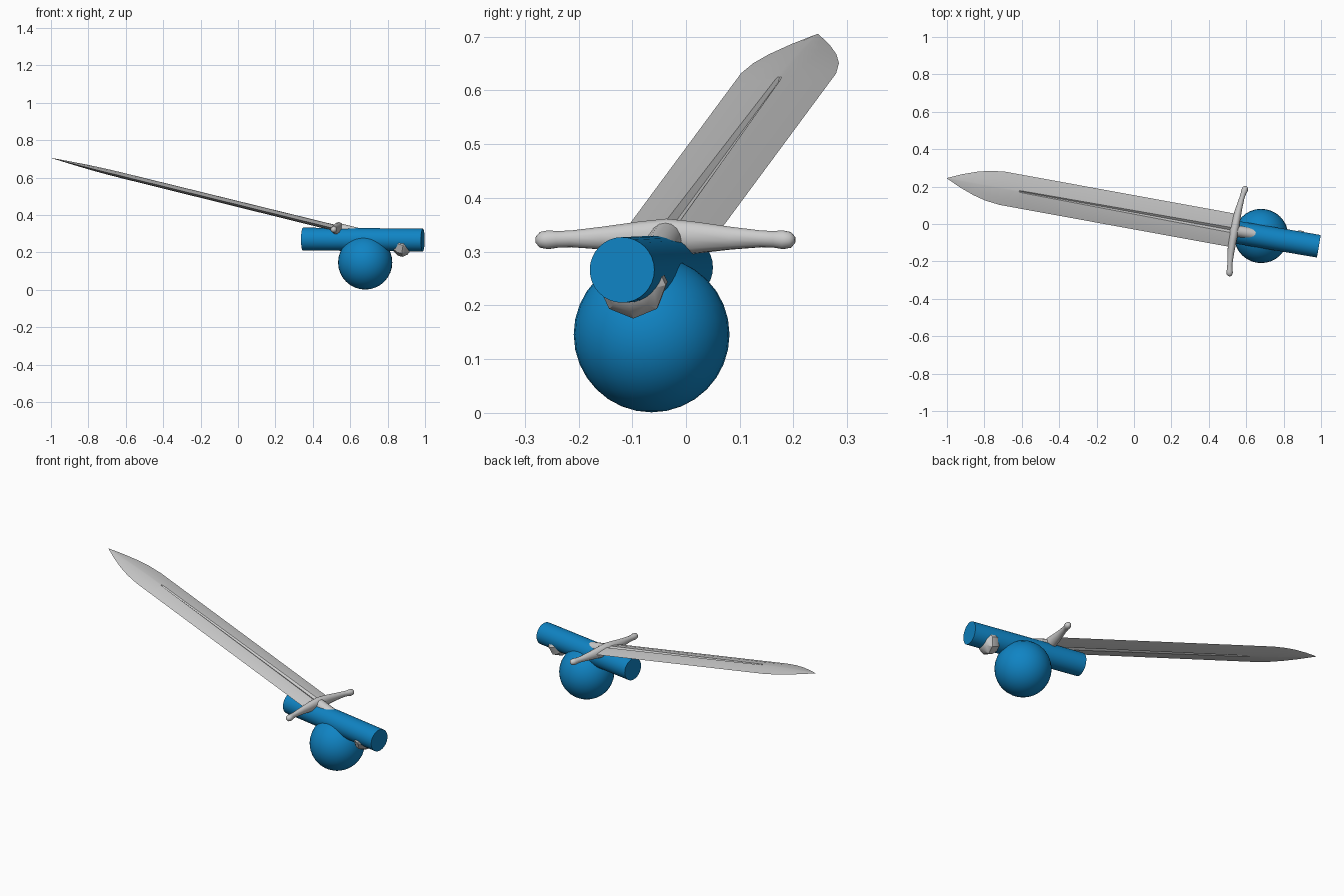
import bpy, bmesh, math
from mathutils import Vector, Matrix

if "Cube" in bpy.data.objects:
    bpy.data.objects.remove(bpy.data.objects["Cube"])

# Sword frame: X across the blade, Y towards the tip, Z out of the flat
origin = Vector((0.54, -0.036, 0.325))
tip = Vector((-1.0, 0.245, 0.705))
along = (tip - origin).normalized()
across = Vector((along.y, -along.x, 0)).normalized()
normal = across.cross(along)
frame = Matrix((across, along, normal)).transposed().to_4x4()
frame.translation = origin
length = (tip - origin).length


def finish(obj, angle=35, material=None):
    bpy.ops.object.select_all(action='DESELECT')
    obj.select_set(True)
    bpy.context.view_layer.objects.active = obj
    bpy.ops.object.shade_smooth_by_angle(angle=math.radians(angle))
    if material:
        obj.data.materials.append(material)


def loft(name, rings, angle=35):
    """Skin a list of equal-sized point rings, in the sword frame."""
    bm = bmesh.new()
    loops = [[bm.verts.new(p) for p in ring] for ring in rings]
    n = len(loops[0])
    for a, b in zip(loops, loops[1:]):
        for i in range(n):
            j = (i + 1) % n
            bm.faces.new((a[i], a[j], b[j], b[i]))
    bm.faces.new(loops[0])
    bm.faces.new(loops[-1])
    bmesh.ops.recalc_face_normals(bm, faces=bm.faces)
    mesh = bpy.data.meshes.new(name)
    bm.to_mesh(mesh)
    bm.free()
    obj = bpy.data.objects.new(name, mesh)
    bpy.context.collection.objects.link(obj)
    obj.matrix_world = frame
    finish(obj, angle)


def circle(n):
    return [(math.cos(2 * math.pi * i / n), math.sin(2 * math.pi * i / n)) for i in range(n)]


def lathe(name, profile, sides):
    loft(name, [[(r * c, y, r * s) for c, s in circle(sides)] for y, r in profile])


# Blade: lens section with a fuller on both faces
def blade_ring(y, w, h, g, d):
    top = [(w, 0), (0.55 * w, 0.68 * h), (g, h), (0, h - d), (-g, h), (-0.55 * w, 0.68 * h)]
    bottom = [(-x, -z) for x, z in top]
    return [(x, y, z) for x, z in top + bottom]


stations = [
    (0.0, 0.090, 0.016, 0.014, 0.008),
    (1.19, 0.090, 0.015, 0.005, 0.006),
    (1.21, 0.090, 0.015, 0.004, 0.0),
    (length - 0.31, 0.090, 0.014, 0.004, 0.0),
    (length - 0.23, 0.081, 0.012, 0.004, 0.0),
    (length - 0.16, 0.064, 0.009, 0.003, 0.0),
    (length - 0.08, 0.036, 0.005, 0.002, 0.0),
    (length, 0.001, 0.0005, 0.0003, 0.0),
]
loft("blade", [blade_ring(*s) for s in stations], 25)

# Crossguard: tapered arms swept slightly back, with rounded knobs
half = [
    (0.0, 0.006, 0.026, 0.036), (0.05, 0.005, 0.023, 0.031),
    (0.12, 0.001, 0.018, 0.022), (0.18, -0.005, 0.014, 0.016),
    (0.205, -0.009, 0.015, 0.016), (0.222, -0.012, 0.018, 0.018),
    (0.237, -0.013, 0.015, 0.015), (0.245, -0.013, 0.006, 0.006),
]
arms = [(-x, y, a, b) for x, y, a, b in reversed(half[1:])] + half
loft("crossguard", [[(x, y + a * c, b * s) for c, s in circle(12)] for x, y, a, b in arms], 50)

# Grip and pommel
lathe("grip", [(0.01, 0.031), (-0.08, 0.031), (-0.31, 0.026)], 16)
lathe("pommel", [(-0.285, 0.026), (-0.315, 0.046), (-0.345, 0.063), (-0.37, 0.064),
                 (-0.395, 0.045), (-0.405, 0.02)], 8)

# Blue supports
blue = bpy.data.materials.new("blue")
blue.diffuse_color = (0.005, 0.23, 0.55, 1)
blue.use_nodes = True
blue.node_tree.nodes["Principled BSDF"].inputs["Base Color"].default_value = blue.diffuse_color

start, end = Vector((0.347, -0.010, 0.271)), Vector((0.988, -0.119, 0.266))
axis = end - start
bpy.ops.mesh.primitive_cylinder_add(vertices=32, radius=0.061, depth=axis.length,
                                    location=(start + end) / 2,
                                    rotation=axis.to_track_quat('Z', 'Y').to_euler())
bpy.context.object.name = "handle_cylinder"
finish(bpy.context.object, 35, blue)

bpy.ops.mesh.primitive_uv_sphere_add(segments=32, ring_count=16, radius=0.145,
                                     location=(0.68, -0.064, 0.146))
bpy.context.object.name = "base_sphere"
finish(bpy.context.object, 35, blue)
